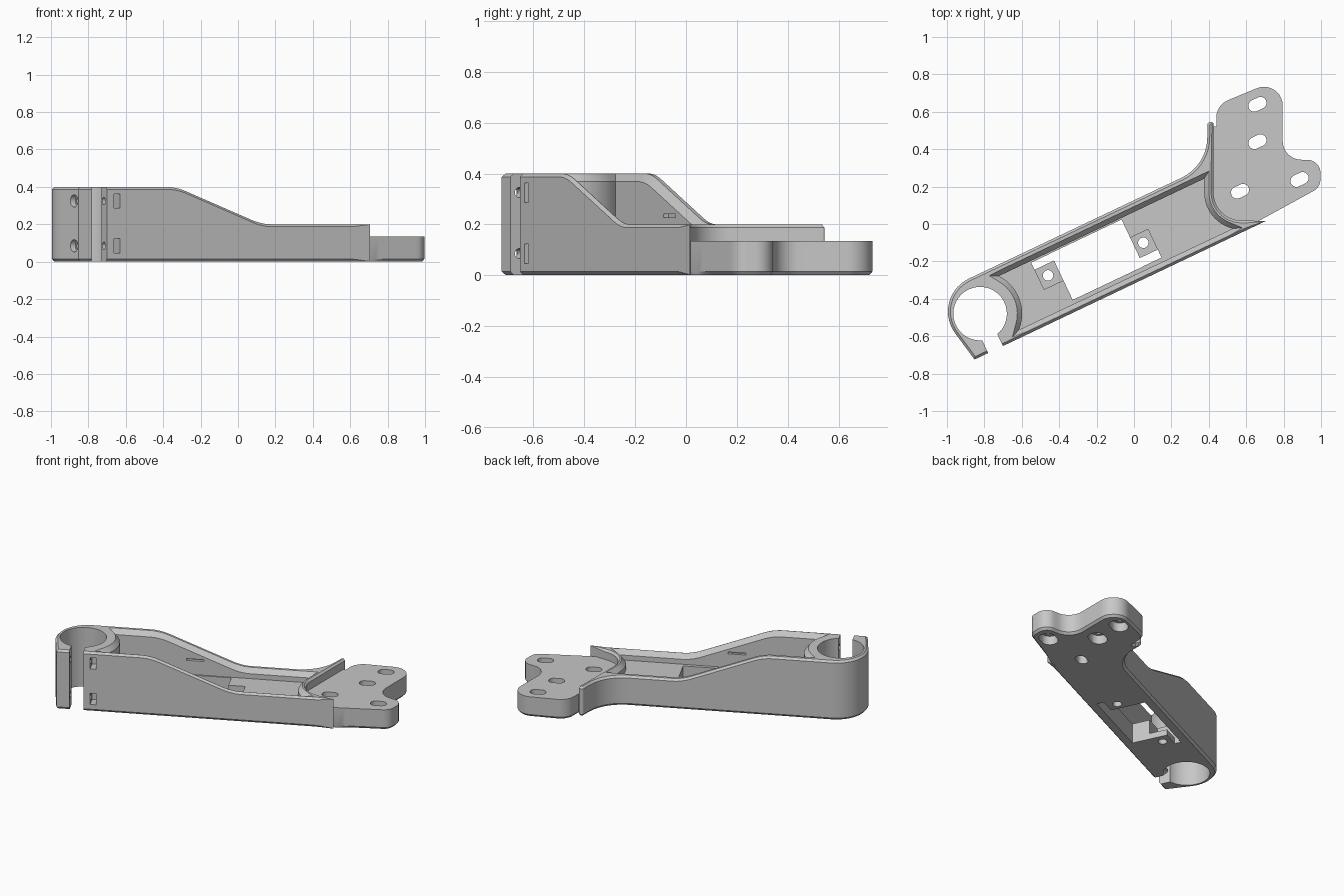
import bpy, bmesh, math
from mathutils import Vector

if "Cube" in bpy.data.objects:
    bpy.data.objects.remove(bpy.data.objects["Cube"], do_unlink=True)

ANGLE = math.radians(25.4)          # direction of the arm
CA, SA = math.cos(ANGLE), math.sin(ANGLE)
PLATE_Z = 0.135                     # plate and trough floor height
TOP = 1.0                           # flat wall height before the ramp is shaped
TIP = Vector((0.705, 0.016))        # pointed end of the front wall


def arm(u, v, r=0):
    """Arm coordinates (along, across) to world x, y, with a corner radius."""
    return (u * CA - v * SA, u * SA + v * CA, r)


def wall_top(p):
    """Wall height at a point: high at the clamp, then a soft ramp down."""
    def ramp(d, w=0.06):
        return 0 if d < -w else d if d > w else (d + w) ** 2 / (4 * w)
    u = p[0] * CA + p[1] * SA
    return 0.4 - 0.394 * (ramp(u + 0.499) - ramp(u - 0.0086))


def fade(p):
    """Shrink edge chamfers towards the thin tip."""
    return min(1, 0.1 + (p - TIP).length / 0.12)


def outline(corners, step=0.03):
    """Round the corners of a polygon and split its long sides."""
    pts, n = [], len(corners)
    for i, (x, y, r) in enumerate(corners):
        p = Vector((x, y))
        a = (Vector(corners[i - 1][:2]) - p).normalized()
        b = (Vector(corners[(i + 1) % n][:2]) - p).normalized()
        if r == 0:
            pts.append(p)
            continue
        half = a.angle(b) / 2
        center = p + (a + b).normalized() * (r / math.sin(half))
        t = r / math.tan(half)
        start, end = p + a * t - center, p + b * t - center
        turn = start.angle_signed(end)
        count = max(3, int(abs(turn) / 0.12))
        a0 = math.atan2(start.y, start.x)
        for k in range(count + 1):
            ang = a0 - turn * k / count
            pts.append(center + Vector((math.cos(ang), math.sin(ang))) * r)
    out = []
    for p, q in zip(pts, pts[1:] + pts[:1]):
        m = max(1, math.ceil((q - p).length / step))
        out += [p.lerp(q, k / m) for k in range(m)]
    return out


def offset(pts, d):
    """Move a counter-clockwise loop inwards by d."""
    out = []
    for i, p in enumerate(pts):
        e1 = (p - pts[i - 1]).normalized()
        e2 = (pts[(i + 1) % len(pts)] - p).normalized()
        n1, n2 = Vector((-e1.y, e1.x)), Vector((-e2.y, e2.x))
        m = (n1 + n2).normalized()
        out.append(p + m * d * fade(p) / max(0.5, m.dot(n1)))
    return out


def loft(name, loops):
    """Closed solid through matching loops of 3D points, facing outwards."""
    bm = bmesh.new()
    rings = [[bm.verts.new(p) for p in loop] for loop in loops]
    n = len(rings[0])
    for lo, hi in zip(rings, rings[1:]):
        for i in range(n):
            j = (i + 1) % n
            bm.faces.new((lo[i], lo[j], hi[j], hi[i]))
    bm.faces.new(rings[0][::-1])
    bm.faces.new(rings[-1])
    bm.normal_update()
    if bm.calc_volume(signed=True) < 0:
        bmesh.ops.reverse_faces(bm, faces=bm.faces[:])
    mesh = bpy.data.meshes.new(name)
    bm.to_mesh(mesh)
    bm.free()
    ob = bpy.data.objects.new(name, mesh)
    bpy.context.scene.collection.objects.link(ob)
    return ob


def stack(name, pts, levels):
    """Loft one outline through (inset, height) levels; height may be a function."""
    loops = []
    for d, z in levels:
        loops.append([(q.x, q.y, z(p) if callable(z) else z)
                      for p, q in zip(pts, offset(pts, d))])
    return loft(name, loops)


def arc(cx, cy, r, a0, a1, n):
    return [(cx + r * math.cos(math.radians(a0 + (a1 - a0) * k / n)),
             cy + r * math.sin(math.radians(a0 + (a1 - a0) * k / n)), 0) for k in range(n + 1)]


cutters = []


def cut(ob):
    ob.hide_render = True
    cutters.append(ob)


def cut_box(name, u0, u1, v0, v1, z0=-0.1, z1=1.3):
    base = [arm(u0, v0), arm(u1, v0), arm(u1, v1), arm(u0, v1)]
    cut(loft(name, [[(x, y, z) for x, y, _ in base] for z in (z0, z1)]))


def cut_hole(name, x, y, r, z0=-0.1, z1=1.3, half=0.0, n=32):
    """Upright round hole, or a slot along the arm when half is given."""
    pts = []
    for k in range(n):
        a = math.tau * (k + 0.5) / n
        px, py, _ = arm(r * math.cos(a) + math.copysign(half, math.cos(a)), r * math.sin(a))
        pts.append((x + px, y + py))
    cut(loft(name, [[(px, py, z) for px, py in pts] for z in (z0, z1)]))


def cut_screw(name, u0, u1, v, z, r, n=20):
    """Hole running along the arm."""
    loops = []
    for u in (u0, u1):
        loops.append([(*arm(u, v + r * math.cos(math.tau * k / n))[:2],
                       z + r * math.sin(math.tau * k / n)) for k in range(n)])
    cut(loft(name, loops))


# Arm body: rounded clamp end, long walls, curved lip around the plate
body_pts = outline([
    arm(-1.081, -0.289), (TIP.x, TIP.y, 0), (0.425, 0.022, 0.15), (0.425, 0.545, 0.008),
    (0.392, 0.545, 0.015), (0.392, 0.313, 0.24), arm(-1.16, 0.115, 0.195)])
bracket = stack("bracket_arm", body_pts, [
    (0.013, 0), (0, lambda p: 0.015 * fade(p)), (0, lambda p: TOP - 0.013 * fade(p)),
    (0.013, TOP)])

# Mounting plate
plate = stack("mounting_plate", outline([
    (0.395, -0.008, 0.18), (0.62, -0.008, 0), (0.705, 0.037, 0), (0.997, 0.197, 0.07),
    (0.997, 0.342, 0.07), (0.795, 0.345, 0.1), (0.795, 0.783, 0.1), (0.44, 0.636, 0.1),
    (0.44, 0.52, 0), (0.395, 0.52, 0)]), [(0.013, 0), (0, 0.015), (0, PLATE_Z)])

# Trough between the walls, flared at the top
ring = [arm(u, v) for u, v, _ in arc(-0.949, -0.08, 0.225, 38, -48, 14)]
trough = outline(arc(0.575, 0.17, 0.2, 256.4, 180, 12)
                 + [(0.375, (0.375 + 0.058 * SA) / CA * SA + 0.058 * CA, 0)] + ring)
cut(stack("trough_cutter", trough, [
    (0, PLATE_Z), (0, TOP - 0.032), (-0.026, TOP), (-0.026, 1.3)]))

# Clamp bore and its slit
cx, cy, _ = arm(-0.949, -0.08)
cut_hole("clamp_bore", cx, cy, 0.143, n=56)
cut_box("clamp_slit", -1.0, -0.913, -0.4, -0.1)

# Floor opening, corner strips and recessed tabs
cut_box("floor_opening", -0.47, -0.05, -0.226, 0.05, -0.1, 0.16)
cut_box("strip_a", -0.585, -0.4, 0.007, 0.049, -0.1, 0.17)
cut_box("strip_b", -0.1, 0.056, -0.225, -0.178, -0.1, 0.17)
cut_box("tab_recess_a", -0.584, -0.4, -0.11, 0.02, 0.04, 0.18)
cut_box("tab_recess_b", -0.1, 0.055, -0.19, -0.058, 0.04, 0.18)
for u, v in ((-0.533, -0.051), (0.002, -0.112)):
    x, y, _ = arm(u, v)
    cut_hole("tab_hole", x, y, 0.028, -0.1, 0.1)

# Narrow slits inside both walls
cut_box("wall_slit", -0.33, -0.22, -0.265, 0.08, 0.228, 0.24)

# Plate slots, three with a wider recess underneath
for x, y, recess in ((0.66, 0.64, 1), (0.66, 0.44, 1), (0.885, 0.238, 1), (0.567, 0.175, 0)):
    cut_hole("plate_slot", x, y, 0.032, -0.1, 0.2, half=0.018)
    if recess:
        cut_hole("plate_recess", x, y, 0.052, -0.1, 0.06, half=0.018)

# Clamp screws and nut pockets
for z in (0.085, 0.325):
    cut_screw("screw_hole", -1.3, -0.85, -0.25, z, 0.02)
    cut_screw("screw_head_recess", -1.3, -1.065, -0.25, z, 0.033)
    cut_box("nut_pocket", -0.871, -0.835, -0.4, -0.215, z - 0.038, z + 0.038)

# Combine everything into one solid part
for ob, operation in [(plate, 'UNION')] + [(c, 'DIFFERENCE') for c in cutters]:
    mod = bracket.modifiers.new(ob.name, 'BOOLEAN')
    mod.object, mod.operation, mod.solver = ob, operation, 'EXACT'
bpy.context.view_layer.update()
solid = bpy.data.meshes.new_from_object(
    bracket.evaluated_get(bpy.context.evaluated_depsgraph_get()))
bracket.modifiers.clear()
bracket.data = solid
for ob in [plate] + cutters:
    bpy.data.objects.remove(ob, do_unlink=True)

# Slice across the arm and lower the wall tops to the ramp
bm = bmesh.new()
bm.from_mesh(solid)
for k in range(33):
    bmesh.ops.bisect_plane(bm, geom=bm.verts[:] + bm.edges[:] + bm.faces[:],
                           plane_co=(*arm(-0.57 + 0.02 * k, 0)[:2], 0), plane_no=(CA, SA, 0))
for v in bm.verts:
    if v.co.z > 0.9:
        v.co.z += wall_top(v.co) - TOP
bm.to_mesh(solid)
bm.free()

# Single grey material
grey = bpy.data.materials.new("plain_grey")
grey.use_nodes = True
grey.diffuse_color = (0.57, 0.57, 0.57, 1)
grey.node_tree.nodes["Principled BSDF"].inputs["Base Color"].default_value = (0.57, 0.57, 0.57, 1)
solid.materials.clear()
solid.materials.append(grey)

bpy.ops.object.select_all(action='DESELECT')
bracket.select_set(True)
bpy.context.view_layer.objects.active = bracket
bpy.ops.object.shade_smooth_by_angle(angle=math.radians(25))
